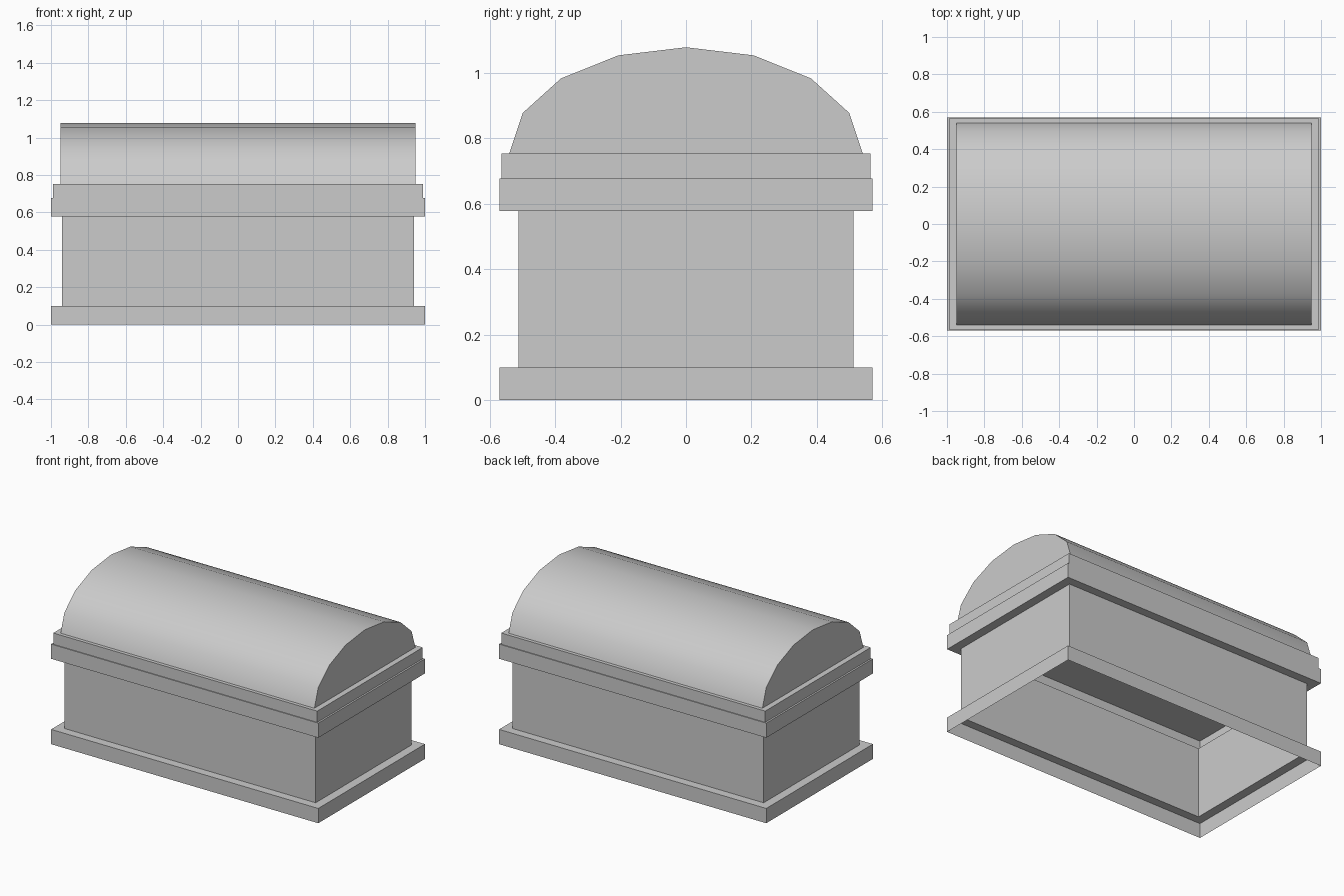
import bpy, bmesh, math

if "Cube" in bpy.data.objects:
    bpy.data.objects.remove(bpy.data.objects["Cube"])


def finish(name, bm):
    bmesh.ops.recalc_face_normals(bm, faces=bm.faces)
    mesh = bpy.data.meshes.new(name)
    bm.to_mesh(mesh)
    bm.free()
    obj = bpy.data.objects.new(name, mesh)
    bpy.context.collection.objects.link(obj)
    return obj


def stepped_shell(name, rings, cap_bottom=False, cap_top=False):
    """Join rectangular rings (half x, half y, z) into a thin stepped shell."""
    bm = bmesh.new()
    loops = [[bm.verts.new((sx * hx, sy * hy, z))
              for sx, sy in ((-1, -1), (1, -1), (1, 1), (-1, 1))]
             for hx, hy, z in rings]
    for low, high in zip(loops, loops[1:]):
        for i in range(4):
            j = (i + 1) % 4
            bm.faces.new((low[i], low[j], high[j], high[i]))
    if cap_bottom:
        bm.faces.new(loops[0][::-1])
    if cap_top:
        bm.faces.new(loops[-1])
    return finish(name, bm)


# Open-bottomed chest body: plinth, walls and upper rim
stepped_shell("chest_body", [
    (1.0, 0.57, 0.0), (1.0, 0.57, 0.10),
    (0.94, 0.512, 0.10), (0.94, 0.512, 0.578),
    (1.0, 0.57, 0.578), (1.0, 0.57, 0.677), (0.988, 0.564, 0.677)])

# Lid band resting on the rim
stepped_shell("lid_band", [(0.988, 0.564, 0.677), (0.988, 0.564, 0.753)],
              cap_bottom=True, cap_top=True)

# Vaulted lid: half ellipse in eight segments, extruded along x
bm = bmesh.new()
arc = [(0.54 * math.cos(i * math.pi / 8), 0.753 + 0.325 * math.sin(i * math.pi / 8))
       for i in range(9)]
end = bm.faces.new([bm.verts.new((-0.95, y, z)) for y, z in arc])
ext = bmesh.ops.extrude_face_region(bm, geom=[end], use_keep_orig=True)
bmesh.ops.translate(bm, vec=(1.9, 0, 0),
                    verts=[g for g in ext["geom"] if isinstance(g, bmesh.types.BMVert)])
vault = finish("vaulted_lid", bm)

# Smooth the curve and keep its ends crisp
bpy.context.view_layer.objects.active = vault
vault.select_set(True)
bpy.ops.object.shade_smooth_by_angle(angle=math.radians(40))
